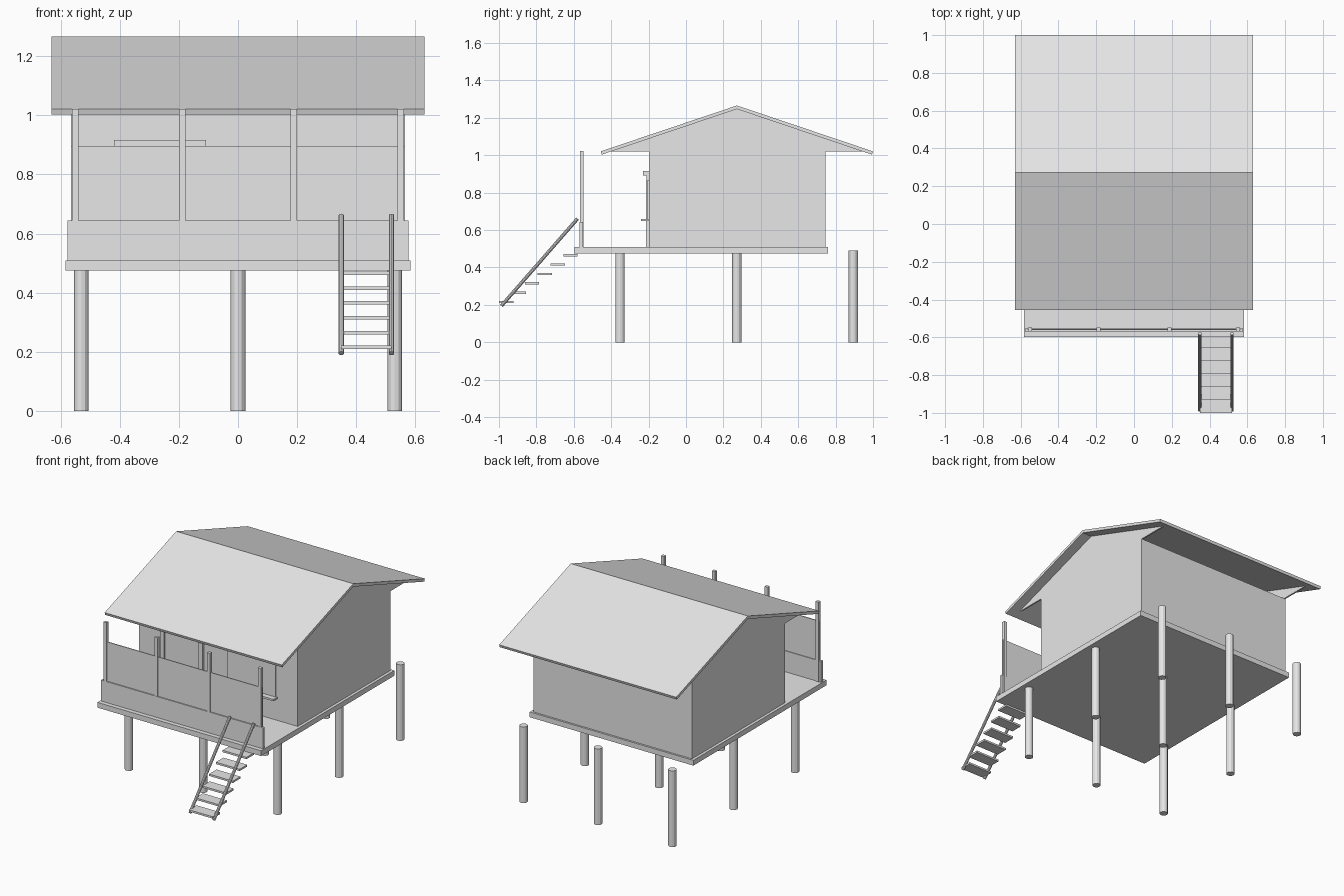
import bpy, bmesh, math
from mathutils import Vector

if "Cube" in bpy.data.objects:
    bpy.data.objects.remove(bpy.data.objects["Cube"])

mat = bpy.data.materials.new("light_grey")
mat.diffuse_color = (0.8, 0.8, 0.8, 1)
mat.use_nodes = True
mat.node_tree.nodes["Principled BSDF"].inputs["Base Color"].default_value = mat.diffuse_color


def finish(bm, name):
    bmesh.ops.recalc_face_normals(bm, faces=bm.faces)
    me = bpy.data.meshes.new(name)
    bm.to_mesh(me)
    bm.free()
    me.materials.append(mat)
    ob = bpy.data.objects.new(name, me)
    bpy.context.collection.objects.link(ob)
    return ob


def box(name, x0, x1, y0, y1, z0, z1):
    bm = bmesh.new()
    bmesh.ops.create_cube(bm, size=1)
    for v in bm.verts:
        v.co = ((x0 + x1) / 2 + v.co.x * (x1 - x0),
                (y0 + y1) / 2 + v.co.y * (y1 - y0),
                (z0 + z1) / 2 + v.co.z * (z1 - z0))
    return finish(bm, name)


def rod(name, a, b, r, sides=12):
    a, b = Vector(a), Vector(b)
    bm = bmesh.new()
    bmesh.ops.create_cone(bm, cap_ends=True, segments=sides, radius1=r,
                          radius2=r, depth=(b - a).length)
    ob = finish(bm, name)
    ob.location = (a + b) / 2
    ob.rotation_euler = (b - a).to_track_quat('Z', 'Y').to_euler()
    return ob


def extrude_x(name, profile, x0, x1):
    bm = bmesh.new()
    f = bm.faces.new([bm.verts.new((x0, y, z)) for y, z in profile])
    g = bmesh.ops.extrude_face_region(bm, geom=[f])["geom"]
    for v in g:
        if isinstance(v, bmesh.types.BMVert):
            v.co.x = x1
    return finish(bm, name)


# Stilts, the last row standing clear behind the platform
for x in (-0.53, 0, 0.53):
    for y in (-0.353, 0.272, 0.895):
        rod("stilt", (x, y, 0), (x, y, 0.49), 0.025)

# Platform and house body
box("platform", -0.583, 0.583, -0.597, 0.758, 0.475, 0.509)
box("house_walls", -0.565, 0.565, -0.199, 0.746, 0.509, 1.02)

# Roof slabs and thin gables beneath them
RY, RZ, HALF, SLOPE, T = 0.272, 1.266, 0.728, 0.337, 0.018
n = Vector((SLOPE, 1)).normalized() * T
eave = RZ - SLOPE * HALF
ridge_in = RZ - T * math.sqrt(1 + SLOPE ** 2)
inner = HALF - n.x
extrude_x("roof", [(RY - HALF, eave), (RY, RZ), (RY + HALF, eave),
                   (RY + inner, eave - n.y), (RY, ridge_in),
                   (RY - inner, eave - n.y)], -0.631, 0.631)
gy = (ridge_in - 1.02) / SLOPE
for s in (-1, 1):
    extrude_x("gable", [(RY - gy, 1.02), (RY, ridge_in), (RY + gy, 1.02)],
              s * 0.555, s * 0.565)

# Porch screen: low board, panel and posts
box("porch_board", -0.577, 0.577, -0.569, -0.552, 0.509, 0.644)
box("porch_panel", -0.565, 0.565, -0.562, -0.556, 0.509, 0.897)
for x in (-0.55, -0.188, 0.188, 0.55):
    box("porch_post", x - 0.011, x + 0.011, -0.568, -0.548, 0.509, 1.022)

# Door with frame and lintel
box("door", -0.376, -0.13, -0.208, -0.199, 0.509, 0.869)
for x in (-0.39, -0.117):
    box("door_frame", x - 0.014, x + 0.014, -0.215, -0.199, 0.509, 0.869)
box("door_head", -0.404, -0.103, -0.212, -0.199, 0.869, 0.893)
box("door_lintel", -0.419, -0.108, -0.231, -0.199, 0.893, 0.916)

# Window with sill
box("window", 0.07, 0.41, -0.206, -0.199, 0.66, 0.869)
box("window_sill", 0.06, 0.42, -0.24, -0.199, 0.648, 0.66)

# Stairs
for i in range(6):
    y, z = -0.617 - 0.0689 * i, 0.466 - 0.0502 * i
    box("stair_tread", 0.349, 0.519, y - 0.038, y + 0.038, z - 0.006, z + 0.006)
for x in (0.349, 0.519):
    rod("stair_rail", (x, -0.987, 0.195), (x, -0.58, 0.661), 0.0095, 10)
